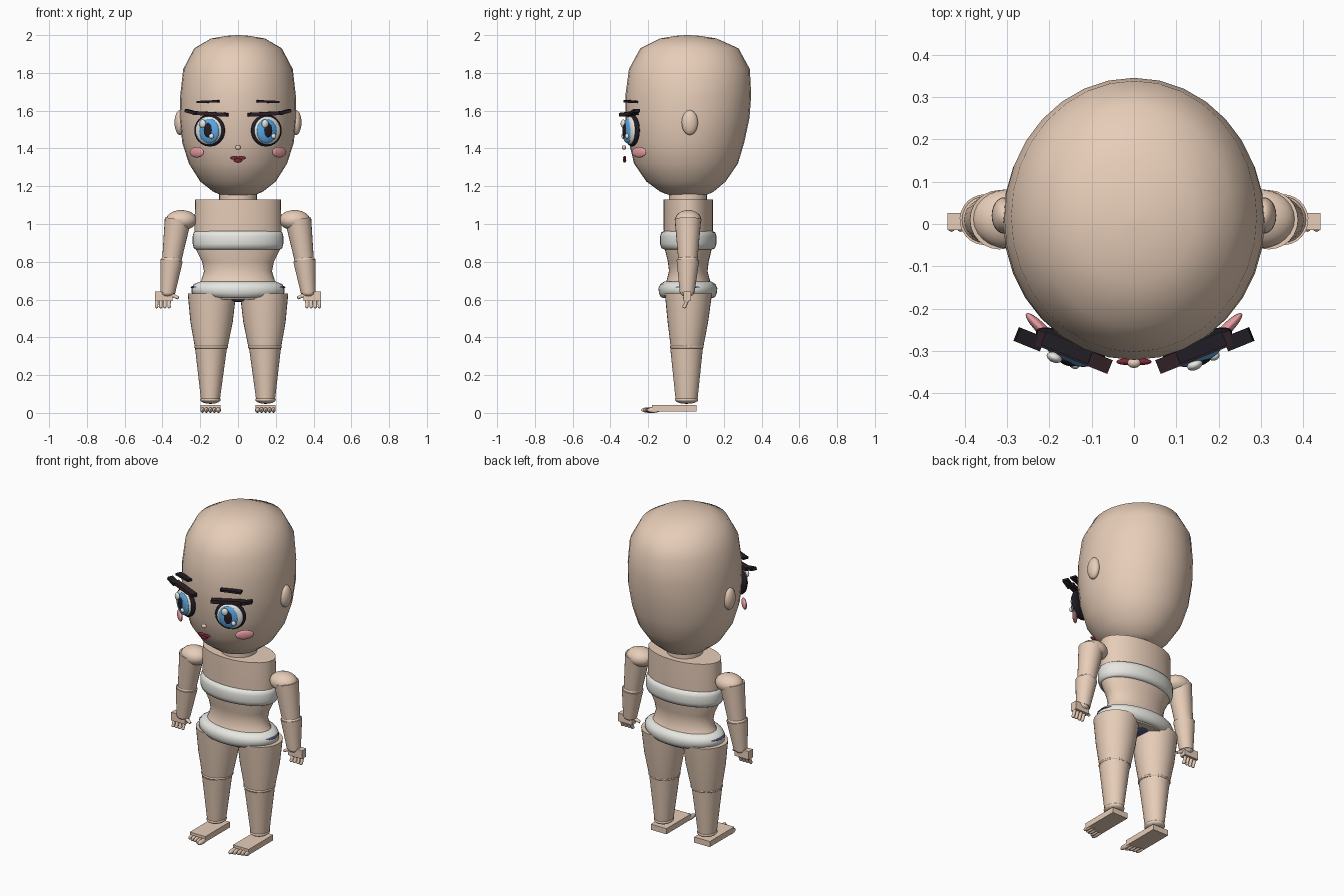
import bpy, math
from mathutils import Vector, Matrix

if "Cube" in bpy.data.objects:
    bpy.data.objects.remove(bpy.data.objects["Cube"])

def mat(name, rgb):
    m = bpy.data.materials.new(name)
    m.diffuse_color = (*rgb, 1)
    m.use_nodes = True
    m.node_tree.nodes["Principled BSDF"].inputs["Base Color"].default_value = m.diffuse_color
    return m

SKIN = mat("skin", (0.80, 0.61, 0.48))
WHITE = mat("white", (0.80, 0.80, 0.76))
NAVY = mat("navy", (0.08, 0.10, 0.22))
BLACK = mat("black", (0.015, 0.012, 0.018))
BLUE = mat("blue", (0.10, 0.38, 0.75))
PINK = mat("pink", (0.80, 0.33, 0.35))
RED = mat("dark red", (0.22, 0.02, 0.04))
BROWN = mat("lash brown", (0.03, 0.015, 0.02))

def finish(ob, name, m, angle=40):
    ob.name = name
    ob.data.materials.append(m)
    bpy.ops.object.select_all(action='DESELECT')
    ob.select_set(True)
    bpy.context.view_layer.objects.active = ob
    bpy.ops.object.shade_smooth_by_angle(angle=math.radians(angle))
    return ob

def loft(name, rings, m, n=32, angle=40):
    """Capped stack of ellipses: (cx, cy, z, rx, ry)."""
    verts, faces = [], []
    for cx, cy, z, rx, ry in rings:
        for i in range(n):
            a = 2 * math.pi * i / n
            verts.append((cx + rx * math.cos(a), cy + ry * math.sin(a), z))
    for r in range(len(rings) - 1):
        for i in range(n):
            j = (i + 1) % n
            faces.append((r*n + i, r*n + j, (r+1)*n + j, (r+1)*n + i))
    faces.append(tuple(reversed(range(n))))
    faces.append(tuple(range((len(rings)-1)*n, len(rings)*n)))
    me = bpy.data.meshes.new(name)
    me.from_pydata(verts, [], faces)
    ob = bpy.data.objects.new(name, me)
    bpy.context.collection.objects.link(ob)
    return finish(ob, name, m, angle)

def ball(name, loc, size, m, rz=0, seg=24):
    bpy.ops.mesh.primitive_uv_sphere_add(segments=seg, ring_count=seg // 2, radius=1,
                                         location=loc, rotation=(0, 0, rz))
    bpy.context.object.scale = size
    return finish(bpy.context.object, name, m)

def box(name, loc, size, m, rot=(0, 0, 0)):
    bpy.ops.mesh.primitive_cube_add(size=1, location=loc, rotation=rot)
    bpy.context.object.scale = size
    return finish(bpy.context.object, name, m, 30)

def cone(name, a, b, ra, rb, m, n=24):
    a, b = Vector(a), Vector(b)
    bpy.ops.mesh.primitive_cone_add(vertices=n, radius1=ra, radius2=rb, depth=(b - a).length)
    ob = bpy.context.object
    ob.location = (a + b) / 2
    ob.rotation_euler = (b - a).to_track_quat('Z', 'Y').to_euler()
    return finish(ob, name, m)

# Head, neck, nose
loft("head", [(0, .01, 1.15, .08, .09), (0, .005, 1.17, .13, .14), (0, 0, 1.225, .20, .21),
              (0, 0, 1.32, .26, .275), (0, .003, 1.43, .295, .305), (0, .008, 1.56, .309, .328),
              (0, .012, 1.68, .306, .333), (0, .018, 1.82, .29, .32), (0, .018, 1.93, .232, .26),
              (0, .012, 1.982, .143, .15), (0, .01, 1.996, .06, .065), (0, .01, 2.0, .01, .01)], SKIN, 32, 60)
loft("neck", [(0, .01, 1.1, .10, .10), (0, .01, 1.2, .10, .10)], SKIN)
ball("nose", (0, -.328, 1.405), (.016, .012, .012), SKIN, seg=12)

# Lips
for s in (-1, 1):
    ball("upper_lip", (s * .018, -.325, 1.35), (.024, .008, .010), RED, seg=12)
ball("lower_lip", (0, -.325, 1.337), (.024, .009, .013), RED, seg=12)

# Torso with waist, plus clothing bands
loft("torso", [(0, .012, .60, .21, .12), (0, .012, .66, .225, .135), (0, .012, .70, .195, .115),
               (0, .012, .75, .18, .102), (0, .012, .80, .19, .108), (0, .012, .87, .225, .125),
               (0, .012, .97, .23, .13), (0, .012, 1.13, .228, .13)], SKIN)
loft("chest_band", [(0, .012, .865, .224, .126), (0, .012, .872, .234, .142), (0, .012, .895, .240, .149),
                    (0, .012, .935, .240, .149), (0, .012, .955, .235, .143), (0, .012, .962, .226, .13)], WHITE, 40, 60)
loft("brief_white", [(0, .01, .607, .16, .13), (0, .01, .615, .215, .145), (0, .01, .635, .246, .153),
                     (0, .01, .66, .246, .156), (0, .01, .682, .235, .146), (0, .01, .695, .20, .125)], WHITE, 40, 60)
ball("brief_side_panels", (0, .01, .665), (.251, .138, .024), NAVY, seg=32)
ball("brief_gusset", (0, .01, .617), (.07, .11, .03), NAVY)

for s, side in ((-1, "left"), (1, "right")):
    def nm(part):
        return side + "_" + part

    # Ear and cheek
    ball(nm("ear"), (s * .307, .02, 1.537), (.029, .043, .066), SKIN)
    ball(nm("cheek"), (s * .218, -.248, 1.38), (.052, .013, .028), PINK, s * math.radians(45))

    # Eye layers, turned to follow the face
    turn = s * math.radians(22)
    frame = Matrix.Translation((s * .15, -.285, 1.495)) @ Matrix.Rotation(turn, 4, 'Z')

    def on_eye(part, x, y, z, size, m):
        ball(nm(part), frame @ Vector((x, y, z)), size, m, turn)

    on_eye("eye_outline", 0, 0, 0, (.088, .026, .085), BLACK)
    on_eye("eye_white", 0, -.013, 0, (.074, .022, .074), WHITE)
    on_eye("iris", -s * .006, -.022, -.003, (.058, .022, .066), BLUE)
    on_eye("pupil", -s * .006, -.036, 0, (.026, .013, .040), BLACK)
    on_eye("large_highlight", -.024, -.042, .036, (.019, .012, .022), WHITE)
    on_eye("small_highlight", .026, -.040, -.030, (.013, .010, .014), WHITE)

    # Upper lash with outer flick, brow
    box(nm("lash"), (s * .145, -.302, 1.583), (.19, .035, .02), BROWN, (0, -s * .05, turn))
    box(nm("lash_flick"), (s * .247, -.272, 1.593), (.065, .035, .017), BLACK, (0, -s * .25, turn))
    box(nm("brow"), (s * .158, -.292, 1.648), (.12, .035, .012), BLACK, (0, s * .04, turn))

    # Arm
    ball(nm("shoulder"), (s * .30, .012, 1.02), (.082, .07, .054), SKIN)
    cone(nm("upper_arm"), (s * .352, .01, .80), (s * .318, .01, 1.025), .05, .07, SKIN)
    ball(nm("elbow"), (s * .352, .01, .81), (.055, .055, .03), SKIN)
    cone(nm("forearm"), (s * .372, .006, .635), (s * .352, .01, .808), .039, .06, SKIN)
    ball(nm("wrist"), (s * .373, .006, .638), (.036, .036, .025), SKIN)

    # Hand
    box(nm("palm"), (s * .393, .006, .618), (.095, .04, .05), SKIN)
    for i in range(4):
        x = s * (.365 + i * .022)
        cone(nm("finger"), (x, .006, .597), (x, -.006, .565), .010, .009, SKIN, 10)
        ball(nm("fingertip"), (x, -.008, .563), (.010, .011, .010), SKIN, seg=10)
    cone(nm("thumb"), (s * .352, 0, .625), (s * .315, -.008, .608), .011, .008, SKIN, 10)

    # Leg
    loft(nm("thigh"), [(s * .142, .005, .34, .085, .085), (s * .140, .01, .48, .112, .107),
                       (s * .138, .013, .632, .128, .125)], SKIN)
    ball(nm("knee"), (s * .142, .004, .348), (.09, .09, .022), SKIN)
    loft(nm("shin"), [(s * .146, .003, .07, .050, .058), (s * .143, .003, .34, .084, .086)], SKIN)
    ball(nm("ankle"), (s * .146, .003, .07), (.054, .062, .022), SKIN)

    # Foot and toes
    box(nm("foot"), (s * .146, -.063, .025), (.105, .235, .034), SKIN)
    for i in range(5):
        big = i == 0
        ball(nm("toe"), (s * (.104 + i * .021), -.195 + i * .006, .015),
             (.014 if big else .011, .044 if big else .036, .015), SKIN, seg=12)
